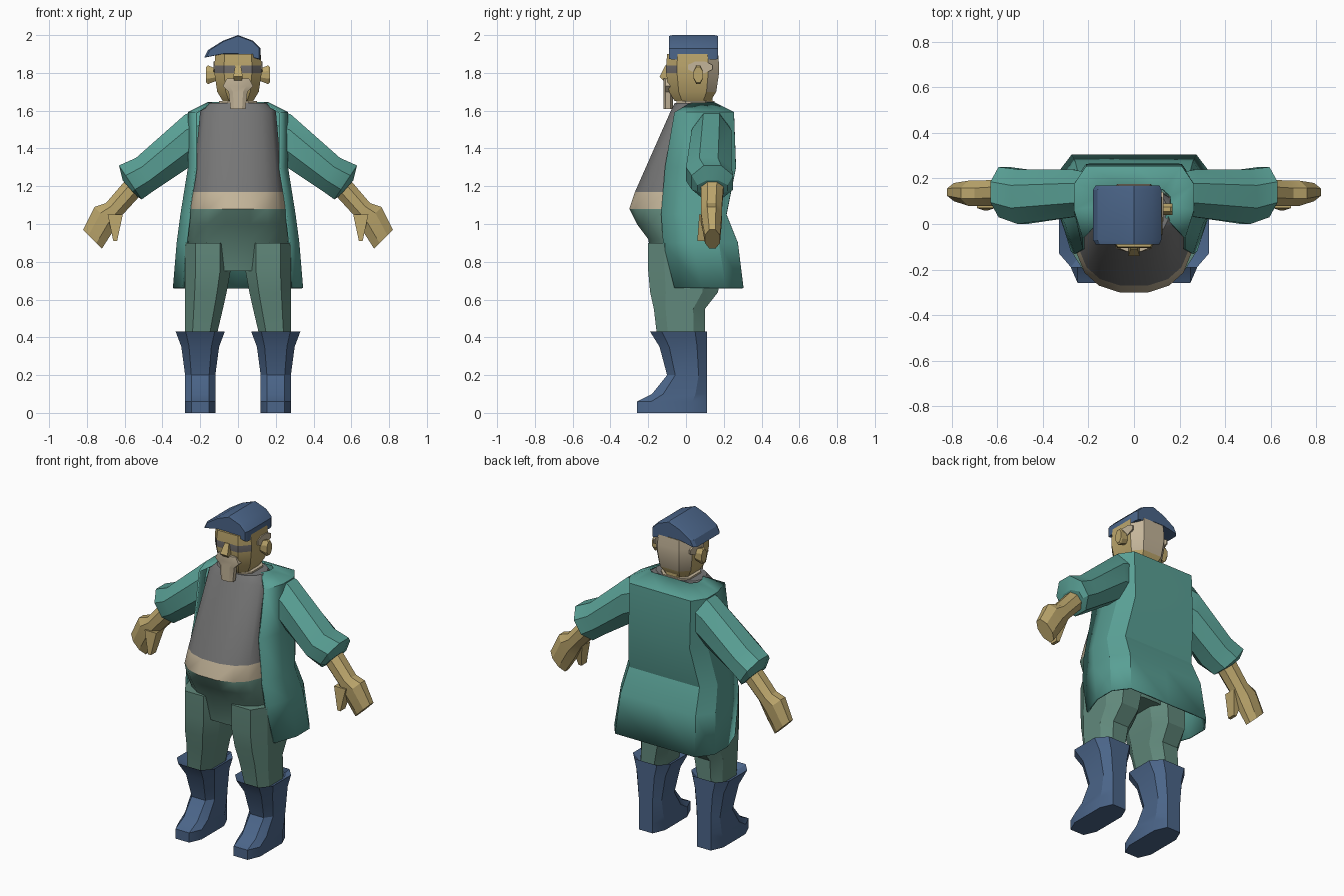
import bpy
import bmesh
import math

if "Cube" in bpy.data.objects:
    bpy.data.objects.remove(bpy.data.objects["Cube"])


def material(name, red, green, blue):
    colour = (red, green, blue, 1)
    mat = bpy.data.materials.new(name)
    mat.use_nodes = True
    mat.diffuse_color = colour
    shader = mat.node_tree.nodes["Principled BSDF"]
    shader.inputs["Base Color"].default_value = colour
    shader.inputs["Roughness"].default_value = .9
    return mat


TEAL = material("teal coat", .1, .35, .3)
GREY = material("grey shirt", .18, .18, .18)
CREAM = material("cream hair and hem", .55, .46, .32)
GREEN = material("grey green trousers", .12, .25, .2)
BLUE = material("navy blue", .07, .13, .25)
SKIN = material("tan skin", .5, .38, .15)
BROW = material("brow grey", .16, .15, .15)


def ring(start, end, front, back, sides=8, power=1):
    """Rounded section spanning start-end in the xz plane and front-back in depth."""
    points = []
    for i in range(sides):
        angle = math.tau * (i + .5) / sides
        across, deep = [
            math.copysign(min(1, abs(f) / math.cos(math.pi / sides)) ** power, f) / 2 + .5
            for f in (math.cos(angle), math.sin(angle))]
        points.append((start[0] + across * (end[0] - start[0]),
                       front + deep * (back - front),
                       start[1] + across * (end[1] - start[1])))
    return points


def belt(z, half, front, back, x=0, sides=8, power=.7):
    """Level section with a given half width."""
    return ring((x - half, z), (x + half, z), front, back, sides, power)


def loft(name, rings, materials, rule=None, closed=True, side=1, smooth=25):
    """Skin a list of sections; rule picks a material index per face."""
    bm = bmesh.new()
    rows = [[bm.verts.new((x * side, y, z)) for x, y, z in r] for r in rings]
    count = len(rows[0])
    for low, high in zip(rows, rows[1:]):
        for i in range(count if closed else count - 1):
            j = (i + 1) % count
            bm.faces.new((low[i], low[j], high[j], high[i]))
    if closed:
        bm.faces.new(rows[0])
        bm.faces.new(rows[-1])
    bmesh.ops.recalc_face_normals(bm, faces=bm.faces)
    if rule:
        for face in bm.faces:
            face.material_index = rule(face.calc_center_median(), face.normal)
    mesh = bpy.data.meshes.new(name)
    bm.to_mesh(mesh)
    bm.free()
    obj = bpy.data.objects.new(name, mesh)
    bpy.context.collection.objects.link(obj)
    for mat in materials:
        mesh.materials.append(mat)
    bpy.ops.object.select_all(action='DESELECT')
    obj.select_set(True)
    bpy.context.view_layer.objects.active = obj
    bpy.ops.object.shade_smooth_by_angle(angle=math.radians(smooth))
    return obj


def pair(name, rings, materials):
    """Build a part on the left and mirror it to the right."""
    loft("left_" + name, rings, materials)
    loft("right_" + name, rings, materials, side=-1)


# Torso: trouser seat, pale hem band and shirt, coloured by height
waist, hem = 1.08, 1.17


def torso_colour(centre, normal):
    return 0 if centre.z < waist else 1 if centre.z < hem else 2


torso = [(.75, .2, -.17), (.92, .27, -.2), (1, .26, -.26), (waist, .25, -.3),
         (hem, .24, -.27), (1.6, .2, -.08), (1.64, .15, -.06)]
loft("torso", [belt(z, half, front, back=.15, sides=16, power=.85)
               for z, half, front in torso],
     [GREEN, CREAM, GREY], torso_colour, smooth=35)
loft("shirt_collar", [belt(z, half=.1, front=-.05, back=.15) for z in (1.6, 1.65)],
     [CREAM])


# Open coat: each section runs from one front edge round the back to the other
def coat_section(z, half, front, back):
    arc = [(half * across, front + deep * (back - front), z)
           for across, deep in ((.85, 0), (1, .4), (1, .75), (.8, 1))]
    return arc + [(0, back, z)] + [(-x, y, z) for x, y, z in reversed(arc)]


coat = loft("coat", [coat_section(z=1.64, half=.16, front=.03, back=.15),
                     coat_section(z=1.59, half=.26, front=-.06, back=.25),
                     coat_section(z=1.3, half=.26, front=-.11, back=.26),
                     coat_section(z=1.05, half=.3, front=-.13, back=.21),
                     coat_section(z=.9, half=.32, front=-.12, back=.27),
                     coat_section(z=.66, half=.34, front=-.06, back=.3)],
            [TEAL], closed=False)
cloth = coat.modifiers.new("cloth", 'SOLIDIFY')
cloth.thickness = .01
cloth.offset = 0

# Sleeves with a turned cuff
pair("sleeve", [ring((.16, 1.62), (.2, 1.33), front=.05, back=.22),
                ring((.28, 1.58), (.26, 1.3), front=.03, back=.24),
                ring((.54, 1.35), (.44, 1.18), front=0, back=.24),
                ring((.63, 1.31), (.51, 1.13), front=.03, back=.25),
                ring((.61, 1.23), (.54, 1.15), front=.06, back=.22)], [TEAL])

# Bare forearm, mitten hand and thumb
pair("forearm_and_hand", [ring((.58, 1.25), (.5, 1.17), front=.08, back=.2),
                          ring((.7, 1.11), (.61, 1.05), front=.08, back=.19),
                          ring((.76, 1.09), (.65, .98), front=.08, back=.19),
                          ring((.82, .97), (.72, .87), front=.1, back=.18)], [SKIN])
pair("thumb", [belt(z=1.05, half=.04, front=.07, back=.15, x=.65, sides=4),
               belt(z=.91, half=.01, front=.06, back=.11, x=.65, sides=4)], [SKIN])

# Trouser legs with a straight outer seam
seam = .28
leg = [(.9, .12, -.2, .18), (.75, .12, -.2, .18), (.64, .11, -.19, .17),
       (.55, .1, -.17, .1), (.38, .08, -.15, .1)]
pair("trouser_leg", [belt(z, half, front, back, x=seam - half)
                     for z, half, front, back in leg], [GREEN])

# Boots: tapered toe, narrow ankle, flared top folded inwards
boot = [(0, .08, -.26), (.06, .08, -.26), (.1, .08, -.18), (.2, .08, -.1),
        (.35, .1, -.14), (.43, .13, -.19), (.4, .08, -.15)]
pair("boot", [belt(z, half, front, back=.11, x=.2, power=.6)
              for z, half, front in boot], [BLUE])


# Head with brow strip and back hair chosen by face position
def head_colour(centre, normal):
    if normal.y < -.3 and 1.8 < centre.z < 1.84:
        return 1
    return 2 if centre.y > .11 and centre.z > 1.69 else 0


skull = [(1.65, .08), (1.7, .11), (1.8, .125), (1.84, .125), (1.9, .12)]
loft("head", [belt(z, half, front=.02 - half, back=.05 + half, power=.6)
              for z, half in skull], [SKIN, BROW, CREAM], head_colour)
loft("neck", [belt(z, half=.07, front=0, back=.14) for z in (1.6, 1.7)], [SKIN])
pair("side_hair", [ring((x, 1.86), (x, 1.8), front=.01, back=.14)
                   for x in (.12, .13)], [CREAM])
pair("ear", [ring((x, 1.79 + tall), (x, 1.79 - tall), front=.04, back=.09)
             for x, tall in ((.11, .03), (.16, .05), (.17, .04))], [SKIN])
loft("nose", [belt(z, half, front, back=-.08, sides=4) for z, half, front in
              ((1.76, .02, -.12), (1.78, .025, -.14), (1.84, .015, -.11))], [SKIN])
loft("moustache_and_beard", [belt(z, half, front=-.12, back=-.07) for z, half in
                             ((1.61, .04), (1.7, .05), (1.73, .08), (1.77, .06))],
     [CREAM])

# Slouched cap: side-leaning profile run from front to back with eased ends
middle = 1.93
outline = [(-.18, 1.88), (-.16, 1.92), (-.08, 1.97), (0, 2), (.08, 1.97),
           (.12, 1.93), (.12, 1.87), (0, 1.9), (-.08, 1.9)]
loft("cap", [[(x * size, y, middle + (z - middle) * size) for x, z in outline]
             for y, size in ((-.09, .93), (-.07, 1), (.15, 1), (.17, .93))], [BLUE])
